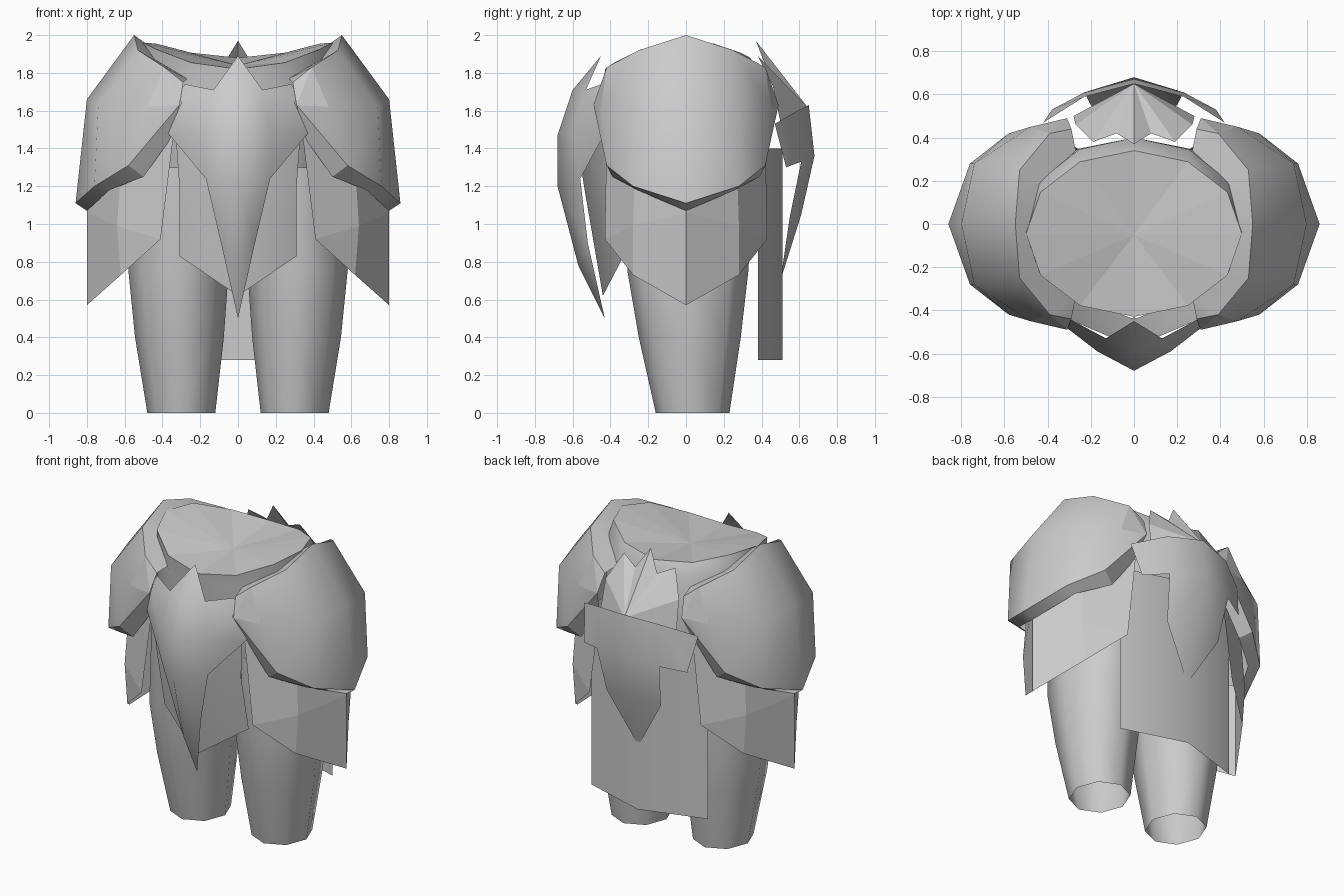
import bpy, bmesh, math

cube = bpy.data.objects.get("Cube")
if cube:
    bpy.data.objects.remove(cube, do_unlink=True)

steel = bpy.data.materials.new("steel_grey")
steel.use_nodes = True
GREY = (0.6, 0.6, 0.6, 1)
steel.diffuse_color = GREY
steel.node_tree.nodes["Principled BSDF"].inputs["Base Color"].default_value = GREY


def part(name, points, faces, mirror="", angle=50, outward=None):
    """Mesh from a few points, mirrored over the named axes."""
    mesh = bpy.data.meshes.new(name)
    mesh.from_pydata(points, [], faces)
    bm = bmesh.new()
    bm.from_mesh(mesh)
    bmesh.ops.recalc_face_normals(bm, faces=bm.faces)
    if outward:
        total = sum(f.normal[outward[0]] * f.calc_area() for f in bm.faces)
        if total * outward[1] < 0:
            bmesh.ops.reverse_faces(bm, faces=bm.faces)
    bm.to_mesh(mesh)
    bm.free()
    mesh.materials.append(steel)
    obj = bpy.data.objects.new(name, mesh)
    bpy.context.collection.objects.link(obj)
    if mirror:
        mod = obj.modifiers.new("Mirror", "MIRROR")
        mod.use_axis = [axis in mirror for axis in "xyz"]
        mod.merge_threshold = 0.001
    if angle:
        bpy.ops.object.select_all(action="DESELECT")
        bpy.context.view_layer.objects.active = obj
        obj.select_set(True)
        bpy.ops.object.shade_smooth_by_angle(angle=math.radians(angle))
    return obj


def grid_faces(rows, cols, closed=False):
    faces = []
    for r in range(rows - 1):
        for c in range(cols if closed else cols - 1):
            d = (c + 1) % cols
            faces.append((r * cols + c, r * cols + d, (r + 1) * cols + d, (r + 1) * cols + c))
    return faces


def ring(cx, rx, front, back, sides, height):
    """Closed ring, different depth in front and behind; height(angle) gives z."""
    cy, ry = (front + back) / 2, (back - front) / 2
    out = []
    for i in range(sides):
        a = math.tau * i / sides
        out.append((cx + rx * math.cos(a), cy + ry * math.sin(a), height(a)))
    return out


def loft(name, rings, mirror=""):
    """Open-ended tube through the rings."""
    part(name, sum(rings, []), grid_faces(len(rings), len(rings[0]), True), mirror, 70)


# Legs, tapering downwards and open at the bottom
leg_rings = []
for z, cx, rx, front, back in ((1.3, .28, .27, -.34, .36), (.75, .315, .265, -.31, .33),
                               (.4, .31, .235, -.25, .29), (0, .3, .18, -.16, .23)):
    leg_rings.append(ring(cx, rx, front, back, 8, lambda a: z))
loft("leg", leg_rings, "x")


# Waist body with a saddle-shaped rim
def rim(a):
    return 1.82 + .14 * math.cos(a) ** 2 + .06 * max(0, math.sin(a))


waist = [ring(0, .5, -.43, .34, 12, rim),
         ring(0, .51, -.42, .4, 12, lambda a: rim(a) - .1),
         ring(0, .53, -.39, .4, 12, lambda a: 1.3),
         ring(0, .38, -.28, .28, 12, lambda a: .85)]
loft("waist", waist)
cap = [(0, -.05, 1.84)] + waist[0]
part("waist_cap", cap, [(0, i + 1, (i + 1) % 12 + 1) for i in range(12)], angle=0, outward=(2, 1))

# Hip guards: top edge, bulge, lower edge, front tip
guard = [(.55, 0, 2), (.53, .25, 1.92), (.39, .42, 1.83),
         (.8, 0, 1.66), (.74, .28, 1.62), (.48, .45, 1.62),
         (.86, 0, 1.11), (.76, .28, 1.2), (.58, .42, 1.31), (.31, .49, 1.63)]
part("hip_guard", guard, grid_faces(3, 3) + [(5, 8, 9)], "xy", 60, (0, 1))

# Turned-in top edge of the hip guards, reaching under the waist rim
collar = guard[:3] + [(.48, 0, 1.95), (.42, .2, 1.86), (.27, .34, 1.77), (.29, .44, 1.75), guard[9]]
part("guard_collar", collar, grid_faces(2, 3) + [(2, 5, 6), (2, 6, 7)], "xy", 30, (2, 1))

# Turned-in lower edge of the hip guards
lip = guard[6:] + [(.8, 0, 1.07), (.68, .26, 1.18), (.5, .39, 1.25), (.35, .41, 1.46)]
part("guard_lip", lip, grid_faces(2, 4), "xy", 30, (2, -1))

# Flat facet on each corner of the hip guards
part("guard_corner", [guard[2], guard[5], guard[9]], [(0, 1, 2)], "xy", 0, (1, 1))

# Faceted skirt plates below the hip guards
skirt = [(.8, 0, 1.2), (.62, .27, 1.3), (.34, .42, 1.48),
         (.8, 0, 1.06), (.64, .28, .99), (.41, .43, .92),
         (.8, 0, .57), (.62, .28, .73)]
part("side_skirt", skirt, [(0, 1, 4, 3), (1, 2, 5, 4), (3, 4, 7, 6), (4, 5, 7)],
     "xy", 0, (0, 1))

# Pointed front plate
plate = [(0, -.45, 1.89), (0, -.6, 1.71), (.13, -.53, 1.71), (.28, -.45, 1.74),
         (.32, -.43, 1.69), (.3, -.49, 1.64), (.37, -.43, 1.48), (0, -.68, 1.47),
         (.17, -.59, 1.48), (0, -.68, 1.2), (.17, -.56, 1.24), (0, -.57, .78),
         (.09, -.52, .9), (0, -.43, .5)]
part("front_plate", plate, [(0, 1, 2), (1, 7, 8, 2), (2, 8, 5, 3), (3, 5, 4), (5, 8, 6),
                            (7, 9, 10, 8), (8, 10, 6), (9, 11, 12, 10), (11, 13, 12)],
     "x", 50, (1, -1))

# Front cloth
cloth = [(0, -.57, 1.4), (.33, -.43, 1.47), (0, -.54, 1.2), (.31, -.41, 1.2),
         (0, -.44, .62), (.31, -.33, .83)]
part("front_cloth", cloth, grid_faces(3, 2), "x", 50, (1, -1))

# Back cloth, folded along the middle
back_cloth = [(x, y, z) for z in (1.4, .28) for x, y in ((0, .51), (.43, .38))]
part("back_cloth", back_cloth, grid_faces(2, 2), "x", 50, (1, 1))

# Notched back plate
back = [(0, .65, 1.63), (.23, .59, 1.6), (.42, .47, 1.53), (0, .68, 1.36), (.23, .61, 1.33),
        (.38, .53, 1.3), (0, .61, 1.05), (.2, .55, 1.04), (0, .5, .7)]
part("back_plate", back, [(0, 1, 4, 3), (1, 2, 5, 4), (3, 4, 7, 6), (6, 7, 8)],
     "x", 50, (1, 1))

# Fan crest of spikes above the back plate
crest = [(0, .65, 1.61), (0, .37, 1.97), (.08, .42, 1.84), (.19, .38, 1.89),
         (.27, .46, 1.73), (.28, .5, 1.54)]
part("back_crest", crest, [(0, i, i + 1) for i in range(1, 5)], "x", 0, (1, 1))
